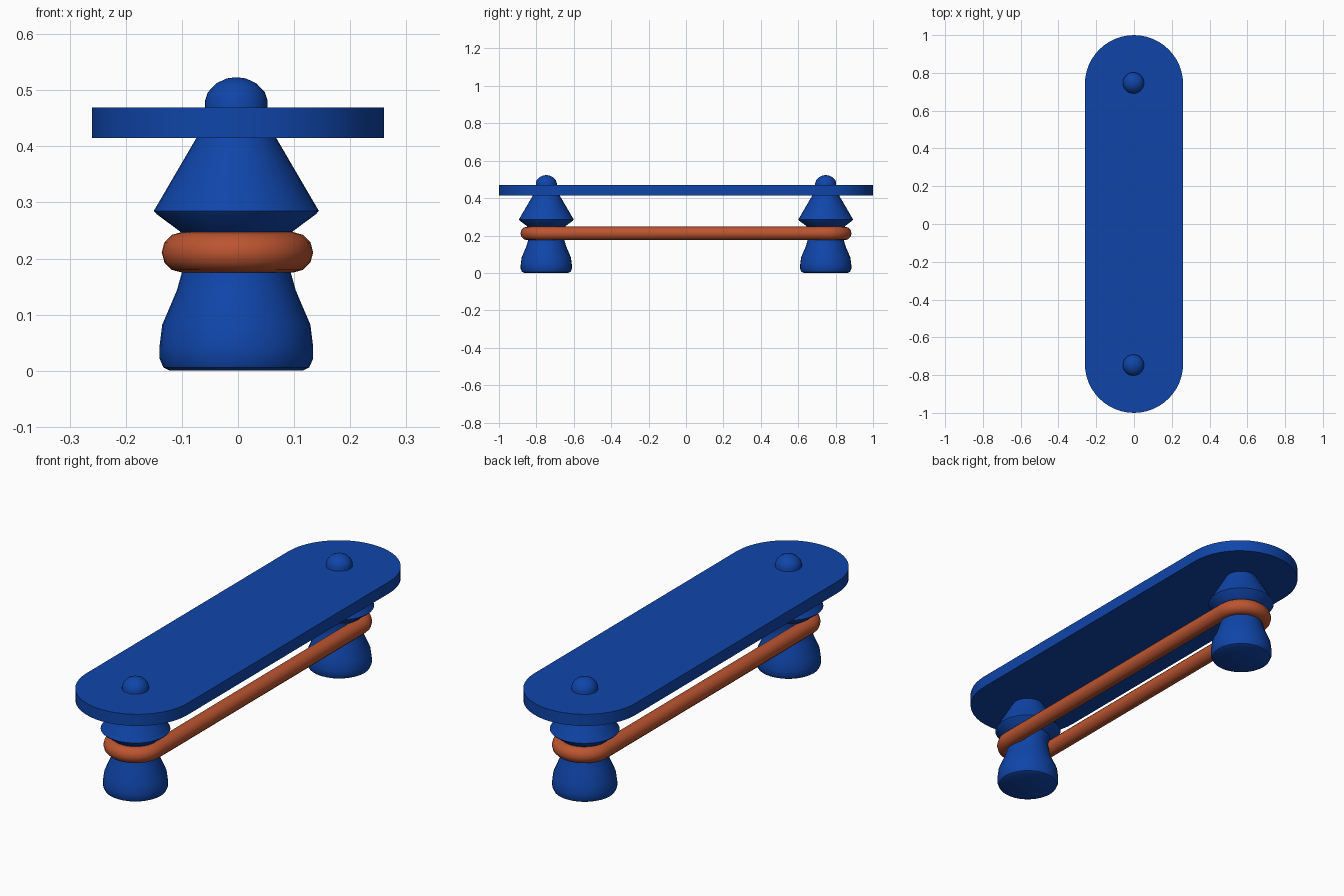
import bpy, bmesh, math

if "Cube" in bpy.data.objects:
    bpy.data.objects.remove(bpy.data.objects["Cube"])

PEG_Y = 0.747


def material(name, color):
    m = bpy.data.materials.new(name)
    m.diffuse_color = (*color, 1)
    m.use_nodes = True
    m.node_tree.nodes["Principled BSDF"].inputs["Base Color"].default_value = m.diffuse_color
    return m


def finish(bm, name, mat, angle=30):
    bmesh.ops.recalc_face_normals(bm, faces=bm.faces[:])
    me = bpy.data.meshes.new(name)
    bm.to_mesh(me)
    bm.free()
    ob = bpy.data.objects.new(name, me)
    bpy.context.collection.objects.link(ob)
    me.materials.append(mat)
    smooth(ob, angle)
    return ob


def smooth(ob, angle):
    bpy.ops.object.select_all(action='DESELECT')
    ob.select_set(True)
    bpy.context.view_layer.objects.active = ob
    bpy.ops.object.shade_smooth_by_angle(angle=math.radians(angle))


def stadium(radius, center_y, steps):
    # closed outline: two half circles joined by straight sides
    pts = []
    for sign, start in ((1, 0), (-1, math.pi)):
        for i in range(steps + 1):
            a = start + math.pi * i / steps
            pts.append((radius * math.cos(a), sign * center_y + radius * math.sin(a)))
    return pts


def lathe(name, profile, y, mat, segments=32):
    bm = bmesh.new()
    vs = [bm.verts.new((r - 0.003 if r else -0.003, y, z)) for r, z in profile]
    es = [bm.edges.new(p) for p in zip(vs, vs[1:])]
    bmesh.ops.spin(bm, geom=vs + es, cent=(-0.003, y, 0), axis=(0, 0, 1),
                   angle=2 * math.pi, steps=segments, use_duplicate=False)
    bmesh.ops.remove_doubles(bm, verts=bm.verts[:], dist=1e-4)
    return finish(bm, name, mat, 35)


blue = material("blue", (0.005, 0.06, 0.4))
orange = material("orange", (0.5, 0.09, 0.03))

# Top plate
bm = bmesh.new()
face = bm.faces.new([bm.verts.new((x, y, 0.415)) for x, y in stadium(0.26, 0.74, 24)])
ext = bmesh.ops.extrude_face_region(bm, geom=[face], use_keep_orig=True)
top = [g for g in ext['geom'] if isinstance(g, bmesh.types.BMVert)]
bmesh.ops.translate(bm, verts=top, vec=(0, 0, 0.054))
finish(bm, "top_plate", blue)

# Two turned pegs, with flange, waist and domed tip
peg = [(0, 0), (0.118, 0), (0.13, 0.006), (0.137, 0.022), (0.137, 0.042),
       (0.132, 0.082), (0.106, 0.143), (0.097, 0.175), (0.091, 0.21),
       (0.1, 0.248), (0.142, 0.279), (0.147, 0.285), (0.071, 0.415),
       (0.056, 0.467), (0.056, 0.481), (0.051, 0.496), (0.036, 0.512),
       (0.017, 0.521), (0, 0.523)]
for side, y in (("front", -PEG_Y), ("back", PEG_Y)):
    lathe(side + "_peg", peg, y, blue)

# Rubber band looped around both pegs
cu = bpy.data.curves.new("rubber_band", 'CURVE')
cu.dimensions = '3D'
cu.bevel_depth = 0.036
cu.bevel_resolution = 4
path = stadium(0.099, 0.75, 20)
sp = cu.splines.new('POLY')
sp.points.add(len(path) - 1)
for p, (x, y) in zip(sp.points, path):
    p.co = (x - 0.001, y, 0.211, 1)
sp.use_cyclic_u = True
cu.materials.append(orange)
band = bpy.data.objects.new("rubber_band", cu)
bpy.context.collection.objects.link(band)
bpy.ops.object.select_all(action='DESELECT')
band.select_set(True)
bpy.context.view_layer.objects.active = band
bpy.ops.object.convert(target='MESH')
smooth(bpy.context.view_layer.objects.active, 60)
